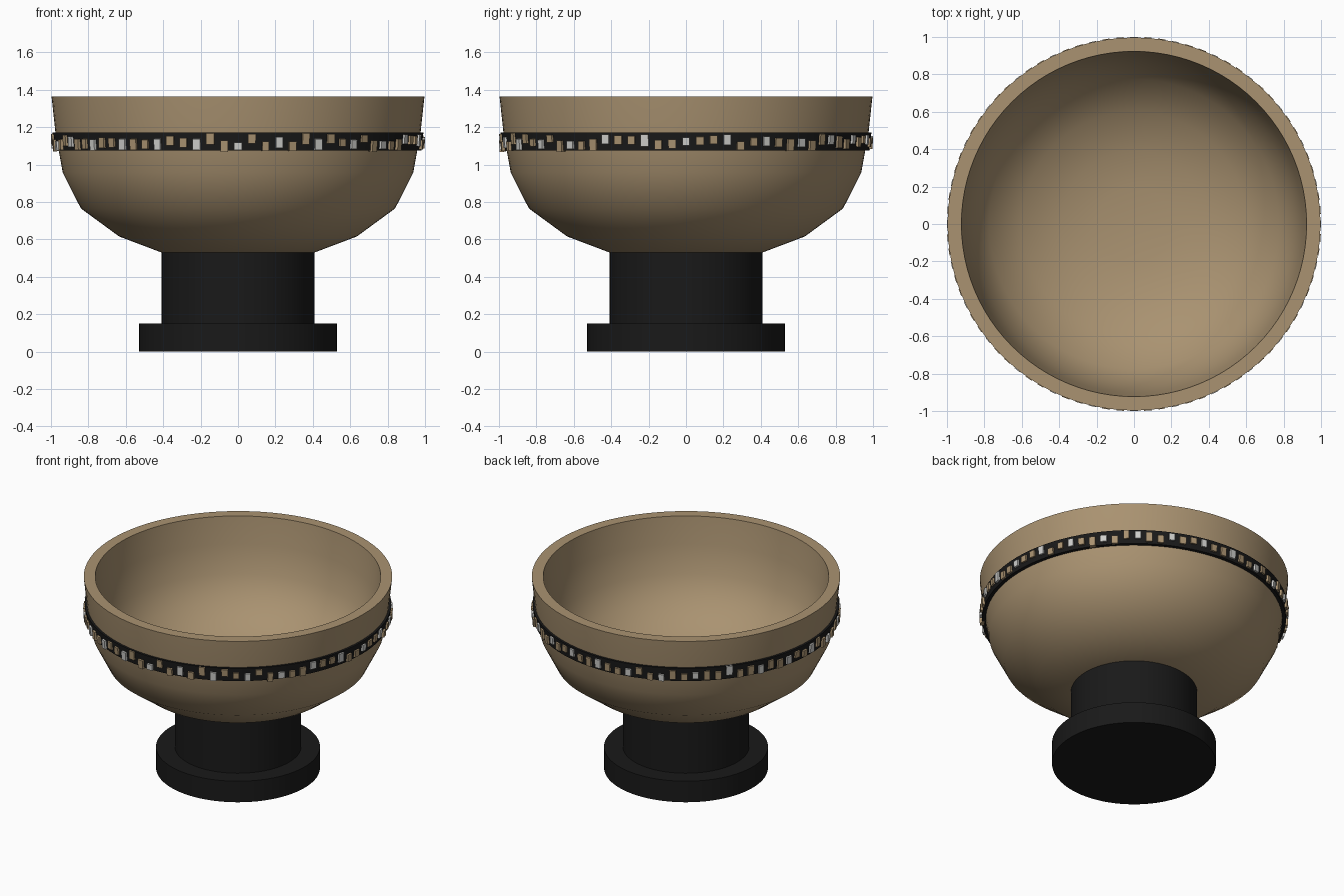
import bpy, bmesh, math, random
from mathutils import Matrix

cube = bpy.data.objects.get("Cube")
if cube:
    bpy.data.objects.remove(cube, do_unlink=True)
random.seed(4)


def material(name, rgb):
    m = bpy.data.materials.new(name)
    m.use_nodes = True
    colour = (*rgb, 1)
    m.diffuse_color = colour
    m.node_tree.nodes["Principled BSDF"].inputs["Base Color"].default_value = colour
    return m


tan = material("warm tan", (0.4, 0.29, 0.165))
black = material("soft black", (0.01, 0.01, 0.01))
silver = material("pale silver", (0.62, 0.62, 0.6))


def finish(bm, name, mats, angle=None):
    bmesh.ops.recalc_face_normals(bm, faces=bm.faces)
    mesh = bpy.data.meshes.new(name)
    bm.to_mesh(mesh)
    bm.free()
    for m in mats:
        mesh.materials.append(m)
    obj = bpy.data.objects.new(name, mesh)
    bpy.context.collection.objects.link(obj)
    if angle:
        bpy.ops.object.select_all(action='DESELECT')
        obj.select_set(True)
        bpy.context.view_layer.objects.active = obj
        bpy.ops.object.shade_smooth_by_angle(angle=math.radians(angle))
    return obj


def lathe(name, profile, mat, closed=False, steps=96):
    """Turn an (r, z) profile around the z axis."""
    bm = bmesh.new()
    verts = [bm.verts.new((r, 0, z)) for r, z in profile]
    edges = [bm.edges.new(pair) for pair in zip(verts, verts[1:])]
    if closed:
        edges.append(bm.edges.new((verts[-1], verts[0])))
    bmesh.ops.spin(bm, geom=verts + edges, cent=(0, 0, 0), axis=(0, 0, 1),
                   angle=math.tau, steps=steps)
    bmesh.ops.remove_doubles(bm, verts=bm.verts, dist=0.0001)
    return finish(bm, name, [mat], 40)


# Pedestal: wide foot and stem
lathe("foot", [(0, 0), (0.53, 0), (0.53, 0.15), (0, 0.15)], black)
lathe("stem", [(0, 0.14), (0.408, 0.14), (0.408, 0.535), (0, 0.535)], black)

# Bowl: outer curve, flat rim and a gently dished hollow
outer = [(0, 0.53), (0.41, 0.53), (0.635, 0.615), (0.84, 0.765),
         (0.937, 0.957), (0.976, 1.17), (0.997, 1.365)]
hollow = [(0.923, 1.365), (0.902, 1.175), (0.862, 0.98), (0.775, 0.815),
          (0.6, 0.685), (0.39, 0.605), (0.2, 0.58), (0, 0.572)]
lathe("bowl", outer + hollow, tan)

# Dark band around the bowl, leaning with its wall
lathe("band", [(0.94, 1.075), (0.982, 1.075), (0.991, 1.17), (0.95, 1.17)],
      black, closed=True)

# Small mosaic chips set unevenly on the band, every third one silver
count = 84
lift = [random.uniform(-2, 2) for _ in range(count)]
size = [random.uniform(4.2, 6.4) for _ in range(count)]
front_lift = [0, -1, -1, -1, -1, 1, 0, -1, 2, -2, -2, 2, -2, 0, -2, 2, -1, 2, 0, -1, 2, -2]
front_size = [5, 6, 6, 5, 6, 5, 5, 6, 6, 6, 4, 5, 5, 6, 5, 6, 6, 5, 4, 5, 4, 6]
for k, (dz, h) in enumerate(zip(front_lift, front_size)):
    lift[k - 10], size[k - 10] = dz, h

bm = bmesh.new()
for i in range(count):
    width = random.uniform(0.036, 0.043)
    place = (Matrix.Rotation(math.tau * i / count, 4, 'Z')
             @ Matrix.Translation((0, -0.984, 1.118 + lift[i] / 100))
             @ Matrix.Rotation(math.radians(3), 4, 'X')
             @ Matrix.Diagonal((width, 0.03, size[i] / 100, 1)))
    made = bmesh.ops.create_cube(bm, size=1, matrix=place)
    for face in {f for v in made["verts"] for f in v.link_faces}:
        face.material_index = 1 if i % 3 == 0 else 0
finish(bm, "mosaic_chips", [tan, silver])
